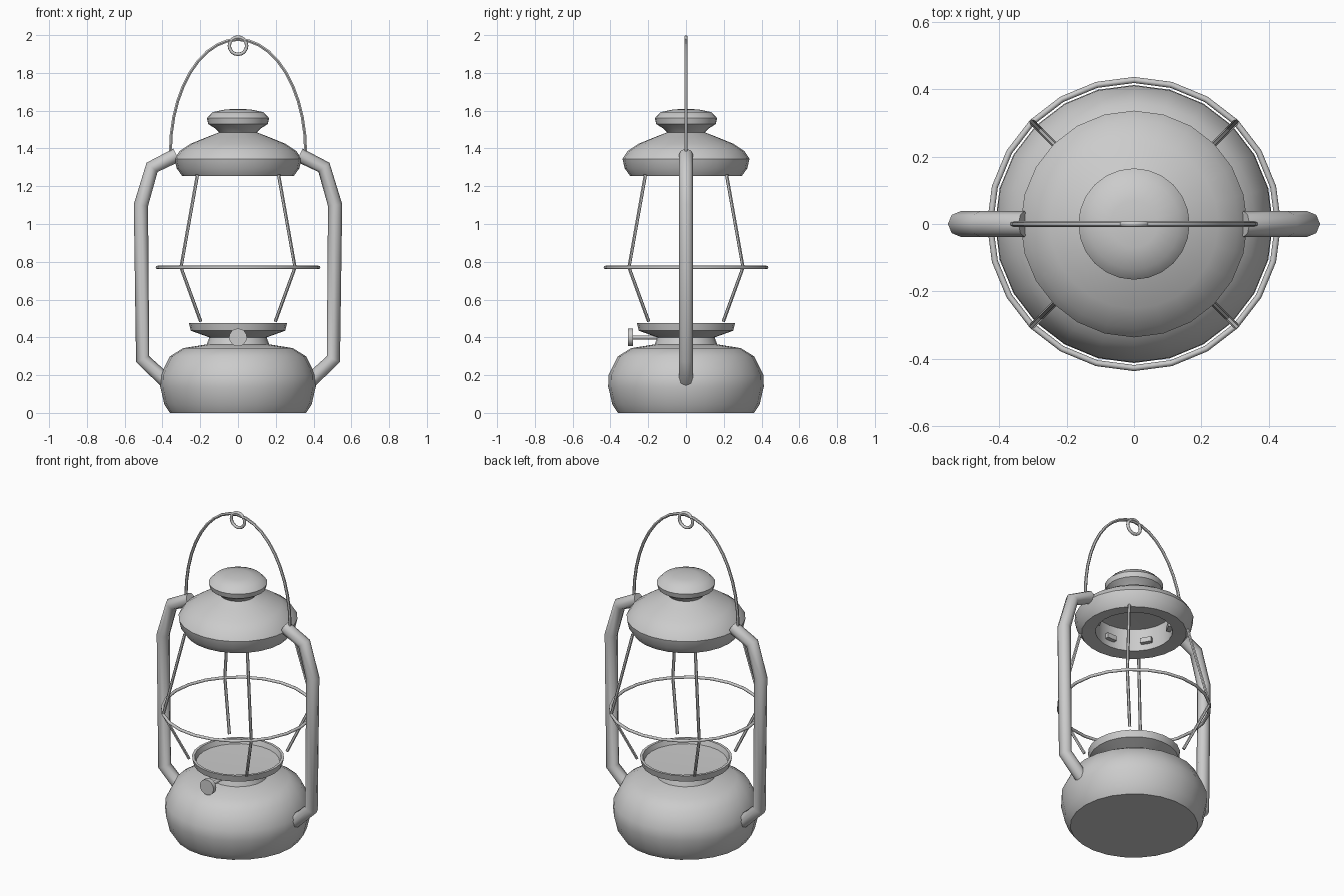
import bpy
import math
from mathutils import Vector, Matrix

if "Cube" in bpy.data.objects:
    bpy.data.objects.remove(bpy.data.objects["Cube"])


def finish(obj, name, angle=40):
    obj.name = name
    bpy.ops.object.select_all(action='DESELECT')
    obj.select_set(True)
    bpy.context.view_layer.objects.active = obj
    bpy.ops.object.shade_smooth_by_angle(angle=math.radians(angle))
    return obj


def lathe(name, profile, n=24):
    """Revolve an (r, z) profile about z; r = 0 at the ends closes the shape."""
    verts, faces, rings = [], [], []
    for r, z in profile:
        start = len(verts)
        count = 1 if r == 0 else n
        for i in range(count):
            a = 2 * math.pi * i / n
            verts.append((r * math.cos(a), r * math.sin(a), z))
        rings.append([start + i % count for i in range(n)])
    for lo, hi in zip(rings, rings[1:]):
        for i in range(n):
            j = (i + 1) % n
            faces.append(list(dict.fromkeys((lo[i], lo[j], hi[j], hi[i]))))
    mesh = bpy.data.meshes.new(name)
    mesh.from_pydata(verts, [], faces)
    obj = bpy.data.objects.new(name, mesh)
    bpy.context.collection.objects.link(obj)
    return finish(obj, name)


def tube(name, points, radius, resolution=1):
    """Round tube along a polyline, converted to a mesh."""
    curve = bpy.data.curves.new(name, 'CURVE')
    curve.dimensions = '3D'
    curve.bevel_depth = radius
    curve.bevel_resolution = resolution
    curve.use_fill_caps = True
    spline = curve.splines.new('POLY')
    spline.points.add(len(points) - 1)
    for p, co in zip(spline.points, points):
        p.co = (*co, 1)
    obj = bpy.data.objects.new(name, curve)
    bpy.context.collection.objects.link(obj)
    bpy.ops.object.select_all(action='DESELECT')
    obj.select_set(True)
    bpy.context.view_layer.objects.active = obj
    bpy.ops.object.convert(target='MESH')
    return finish(bpy.context.object, name, 50)


# Fuel tank with neck and open burner collar
lathe("fuel_tank", [
    (0, 0), (.36, 0), (.39, .045), (.412, .14), (.41, .20), (.36, .30),
    (.29, .343), (.165, .363), (.152, .40), (.25, .435), (.26, .475),
    (.245, .475), (.235, .445), (0, .44)])

# Domed lid with chimney cap and recessed underside
lathe("lid", [
    (0, 1.41), (.217, 1.40), (.217, 1.262), (.296, 1.255), (.325, 1.295),
    (.336, 1.345), (.31, 1.385), (.25, 1.425), (.165, 1.46), (.10, 1.485),
    (.12, 1.505), (.158, 1.53), (.165, 1.56), (.135, 1.592), (.07, 1.606),
    (0, 1.61)])

# Vent blocks inside the lid
for k in range(6):
    a = math.radians(30 + 60 * k)
    bpy.ops.mesh.primitive_cube_add(
        size=1, location=(.205 * math.cos(a), .205 * math.sin(a), 1.315),
        rotation=(0, 0, a))
    vent = bpy.context.object
    vent.scale = (.03, .065, .03)
    vent.name = f"lid_vent_{k + 1}"

# Side tubes
for s, side in ((-1, "left"), (1, "right")):
    path = [(.325, 1.365), (.455, 1.30), (.514, 1.10), (.505, .285), (.385, .172)]
    tube(f"side_tube_{side}", [(s * x, 0, z) for x, z in path], .038, 2)

# Guard wires and guard ring
for k in range(4):
    sx, sy = (1, -1)[k % 2], (1, -1)[k // 2]
    tube(f"guard_wire_{k + 1}", [(sx * d, sy * d, z) for d, z in
                                 ((.215, 1.26), (.302, .77), (.198, .485))], .009)
bpy.ops.mesh.primitive_torus_add(location=(0, 0, .77), major_radius=.427,
                                 minor_radius=.009, major_segments=24, minor_segments=8)
finish(bpy.context.object, "guard_ring", 60)

# Carrying handle with top loop
arc = [(.358 * math.cos(math.pi * i / 20), 0, 1.38 + .597 * math.sin(math.pi * i / 20))
       for i in range(21)]
tube("carry_handle", arc, .009)
bpy.ops.mesh.primitive_torus_add(location=(0, 0, 1.944), rotation=(math.pi / 2, 0, 0),
                                 major_radius=.046, minor_radius=.009,
                                 major_segments=16, minor_segments=8)
finish(bpy.context.object, "handle_loop", 60)

# Wick knob on its stem
for name, r, y0, y1 in (("wick_stem", .011, -.14, -.285), ("wick_knob", .047, -.28, -.307)):
    bpy.ops.mesh.primitive_cylinder_add(vertices=16, radius=r, depth=abs(y1 - y0),
                                        location=(0, (y0 + y1) / 2, .40),
                                        rotation=(math.pi / 2, 0, 0))
    finish(bpy.context.object, name)
